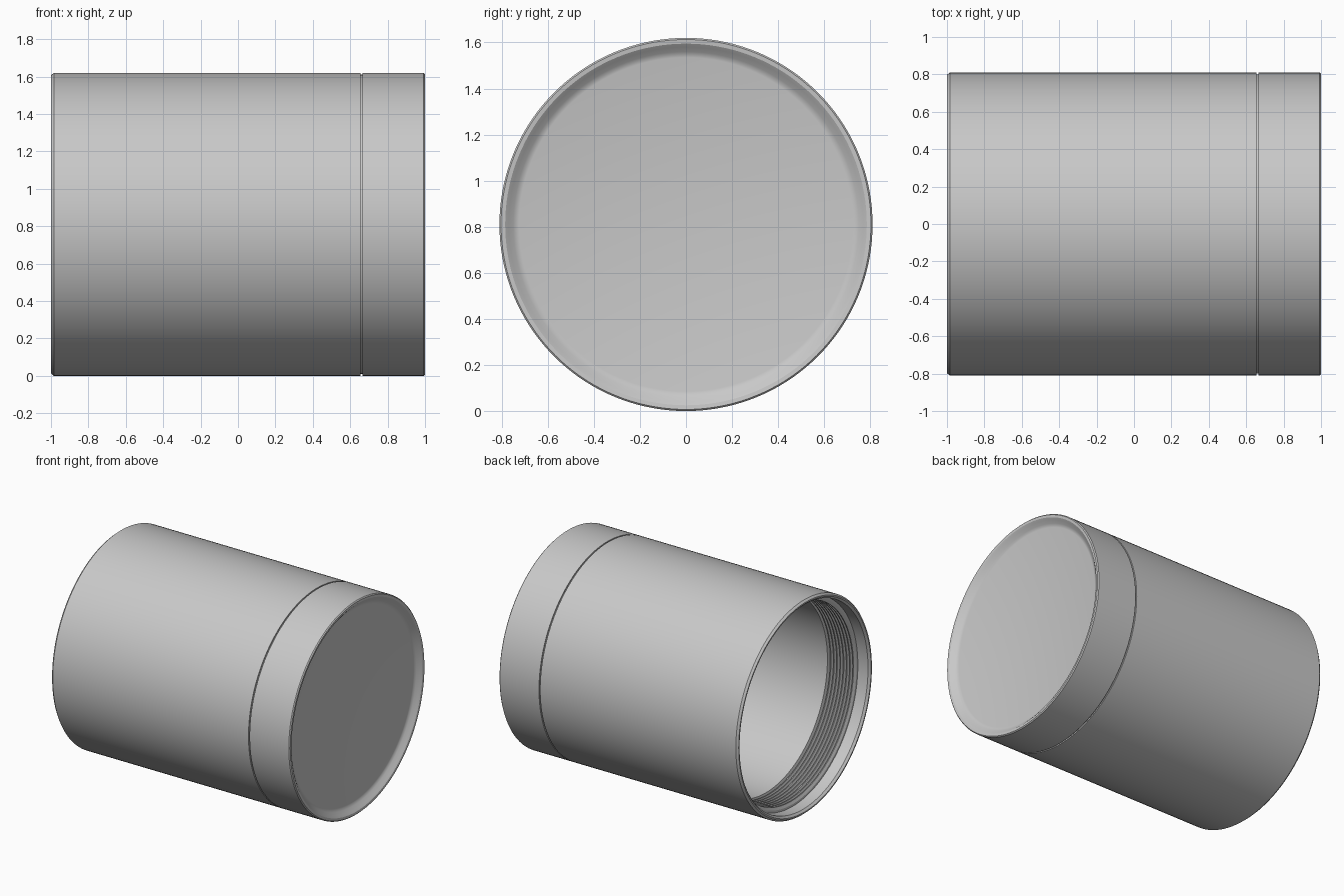
import bpy, bmesh, math

cube = bpy.data.objects.get("Cube")
if cube:
    bpy.data.objects.remove(cube, do_unlink=True)

SEGMENTS = 144
RADIUS = 0.81
SEAM = 0.66

grey = bpy.data.materials.new("satin grey")
grey.use_nodes = True
grey.diffuse_color = (0.58, 0.58, 0.58, 1)
grey.node_tree.nodes["Principled BSDF"].inputs["Base Color"].default_value = grey.diffuse_color


def lathe(name, profile, closed):
    """Spin (x, radius) points round the long axis, resting on the ground."""
    bm = bmesh.new()
    rings = []
    for x, r in profile:
        if r == 0:
            rings.append([bm.verts.new((x, 0, RADIUS))] * SEGMENTS)
            continue
        angles = [math.tau * i / SEGMENTS for i in range(SEGMENTS)]
        rings.append([bm.verts.new((x, r * math.sin(a), RADIUS + r * math.cos(a)))
                      for a in angles])
    pairs = list(zip(rings, rings[1:]))
    if closed:
        pairs.append((rings[-1], rings[0]))
    for a, b in pairs:
        for i in range(SEGMENTS):
            j = (i + 1) % SEGMENTS
            corners = list(dict.fromkeys((a[i], a[j], b[j], b[i])))
            bm.faces.new(corners)
    bmesh.ops.recalc_face_normals(bm, faces=bm.faces)
    mesh = bpy.data.meshes.new(name)
    bm.to_mesh(mesh)
    bm.free()
    mesh.materials.append(grey)
    obj = bpy.data.objects.new(name, mesh)
    bpy.context.collection.objects.link(obj)
    bpy.ops.object.select_all(action='DESELECT')
    obj.select_set(True)
    bpy.context.view_layer.objects.active = obj
    bpy.ops.object.shade_smooth_by_angle(angle=math.radians(25))
    return obj


# Hollow body: outer wall, chamfered mouth, counterbore, thread and bore
body = [(SEAM, 0.73), (SEAM, 0.8), (SEAM - 0.005, 0.8), (SEAM - 0.005, RADIUS),
        (-0.985, RADIUS), (-1, 0.797), (-1, 0.787), (-0.985, 0.772),
        (-0.9, 0.772), (-0.9, 0.755)]
TURNS, PITCH, START = 8, 0.027, -0.89
for i in range(TURNS):
    x = START + i * PITCH
    body += [(x, 0.735), (x + 0.007, 0.735), (x + 0.013, 0.755), (x + 0.02, 0.755)]
body += [(START + TURNS * PITCH, 0.73)]
lathe("threaded_body", body, True)

# Solid end cap: seam groove, softened rim and dished end face
cap = [(SEAM, 0), (SEAM, 0.8), (SEAM + 0.005, 0.8), (SEAM + 0.005, RADIUS),
       (0.993, RADIUS), (1, 0.803), (0.998, 0.785), (0.987, 0.77),
       (0.97, 0.75), (0.963, 0.737), (0.96, 0.725), (0.96, 0)]
lathe("end_cap", cap, False)
